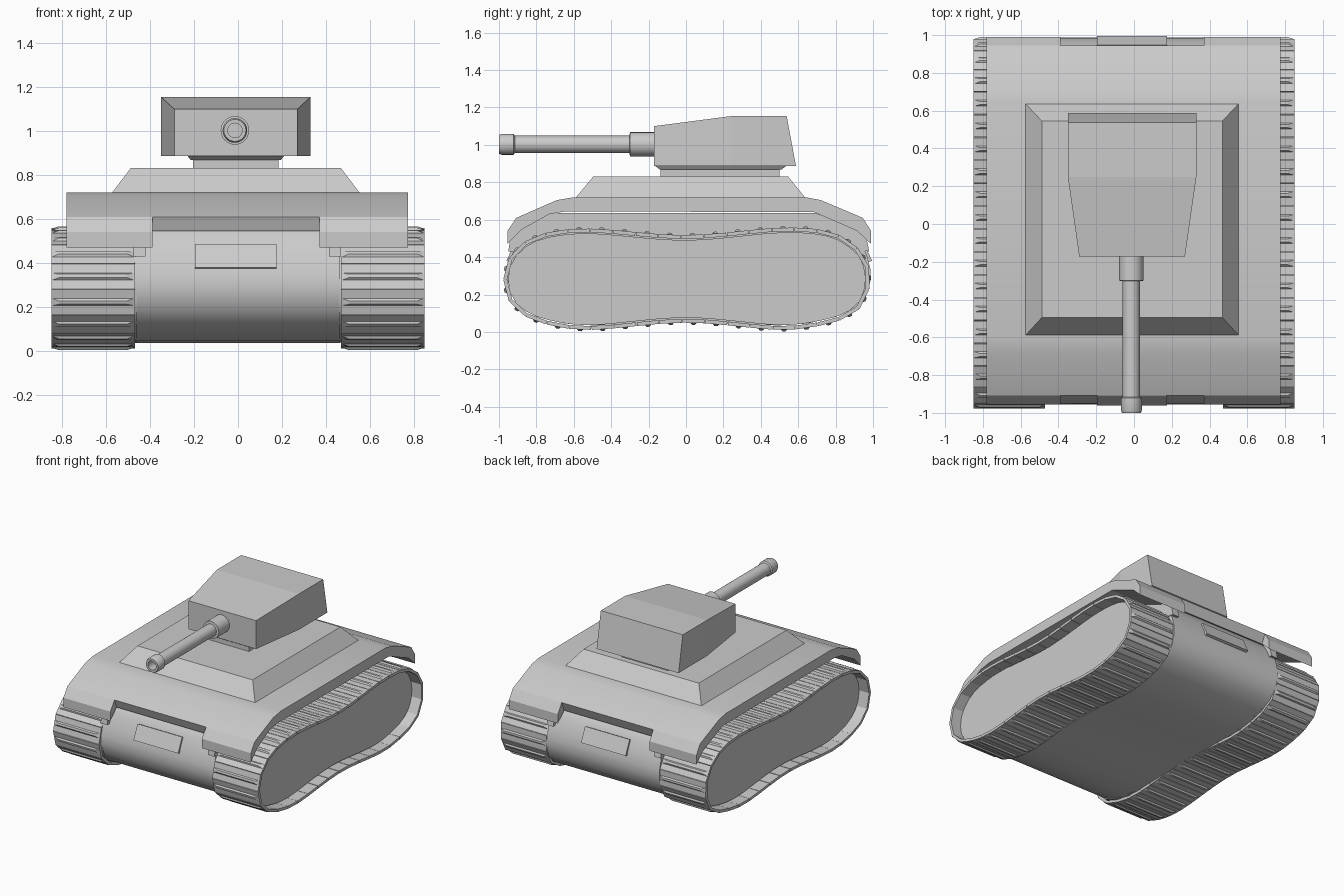
import bpy, bmesh, math
from mathutils import Vector

if "Cube" in bpy.data.objects:
    bpy.data.objects.remove(bpy.data.objects["Cube"])

CX = -0.01  # hull and turret centre line


def finish(name, bm, smooth=None):
    bmesh.ops.recalc_face_normals(bm, faces=bm.faces[:])
    me = bpy.data.meshes.new(name)
    bm.to_mesh(me)
    bm.free()
    ob = bpy.data.objects.new(name, me)
    bpy.context.collection.objects.link(ob)
    if smooth:
        bpy.ops.object.select_all(action='DESELECT')
        ob.select_set(True)
        bpy.context.view_layer.objects.active = ob
        bpy.ops.object.shade_smooth_by_angle(angle=math.radians(smooth))
    return ob


def extrude_x(name, profile, x0, x1, smooth=None):
    """Extrude a (y, z) outline from x0 to x1."""
    bm = bmesh.new()
    a = [bm.verts.new((x0, y, z)) for y, z in profile]
    b = [bm.verts.new((x1, y, z)) for y, z in profile]
    bm.faces.new(a)
    bm.faces.new(b[::-1])
    n = len(a)
    for i in range(n):
        j = (i + 1) % n
        bm.faces.new((a[i], a[j], b[j], b[i]))
    return finish(name, bm, smooth)


def frustum(name, low, high):
    """Tapered block; low/high = (half width, y0, y1, z)."""
    bm = bmesh.new()
    rings = []
    for hw, y0, y1, z in (low, high):
        rings.append([bm.verts.new((CX + sx * hw, y, z))
                      for sx, y in ((-1, y0), (1, y0), (1, y1), (-1, y1))])
    a, b = rings
    bm.faces.new(a)
    bm.faces.new(b)
    for i in range(4):
        j = (i + 1) % 4
        bm.faces.new((a[i], a[j], b[j], b[i]))
    return finish(name, bm)


def closed_spline(pts, steps=12):
    """Closed Catmull-Rom curve through (y, z) points."""
    P = [Vector(p) for p in pts]
    n, out = len(P), []
    for i in range(n):
        p0, p1, p2, p3 = (P[(i + k - 1) % n] for k in range(4))
        for s in range(steps):
            t = s / steps
            out.append(0.5 * (2 * p1 + (p2 - p0) * t + (2 * p0 - 5 * p1 + 4 * p2 - p3) * t * t
                              + (3 * p1 - p0 - 3 * p2 + p3) * t ** 3))
    return out


def resample(loop, n):
    """n points evenly spaced round a closed loop."""
    m = len(loop)
    seg = [(loop[(i + 1) % m] - loop[i]).length for i in range(m)]
    step, out, i, acc = sum(seg) / n, [], 0, 0.0
    for k in range(n):
        d = k * step
        while acc + seg[i] < d and i < m - 1:
            acc += seg[i]
            i += 1
        out.append(loop[i].lerp(loop[(i + 1) % m], (d - acc) / seg[i]))
    return out


def inset(loop, d):
    """Move a clockwise loop inwards by d."""
    n, out = len(loop), []
    for i in range(n):
        t = (loop[(i + 1) % n] - loop[i - 1]).normalized()
        out.append(loop[i] + Vector((t.y, -t.x)) * d)
    return out


# Track path, clockwise seen from the right side
path = closed_spline([(-0.985, 0.28), (-0.96, 0.39), (-0.875, 0.485), (-0.74, 0.54), (-0.5, 0.56),
                      (0, 0.525), (0.5, 0.565), (0.77, 0.545), (0.92, 0.46), (0.98, 0.37),
                      (0.995, 0.28), (0.97, 0.17), (0.9, 0.09), (0.76, 0.035), (0.5, 0.003),
                      (0, 0.042), (-0.5, 0.003), (-0.74, 0.03), (-0.88, 0.085), (-0.96, 0.17)])

# Wheel housings that fill the tracks
fill = resample(inset(path, 0.034), 64)
extrude_x("left_wheel_housing", fill, -0.77, -0.46, 30)
extrude_x("right_wheel_housing", fill, 0.46, 0.77, 30)

# Tracks: flat link plates, each with a tapered cross bar
LINKS = 37
corners = resample(inset(path, 0.008), LINKS)
for side, name in ((-1, "left_track"), (1, "right_track")):
    bm = bmesh.new()
    xa, xb = side * 0.47, side * 0.85
    for i in range(LINKS):
        p, q = corners[i], corners[(i + 1) % LINKS]
        t = (q - p).normalized()
        nrm = Vector((-t.y, t.x))
        mid, half = (p + q) / 2, (q - p).length / 2

        def block(l0, l1, h0, h1, x0, x1, dx=0.0, dl=0.0):
            v = []
            for h, ex, el in ((h0, 0, 0), (h1, dx * side, dl)):
                for x, l in ((x0 + ex, l0 + el), (x1 - ex, l0 + el),
                             (x1 - ex, l1 - el), (x0 + ex, l1 - el)):
                    c = mid + t * l + nrm * h
                    v.append(bm.verts.new((x, c.x, c.y)))
            for f in ((0, 1, 2, 3), (4, 5, 6, 7), (0, 1, 5, 4),
                      (1, 2, 6, 5), (2, 3, 7, 6), (3, 0, 4, 7)):
                bm.faces.new([v[k] for k in f])

        block(-half * 0.97, half * 0.97, -0.02, 0, xa, xb)
        block(-0.018, 0.018, -0.002, 0.01, xa, xb, 0.035, 0.01)
    finish(name, bm)

# Central hull between the tracks
hull = [(-0.955, 0.28), (-0.95, 0.34), (-0.932, 0.41), (-0.895, 0.49), (-0.855, 0.56), (-0.72, 0.63),
        (0.7, 0.63), (0.885, 0.56), (0.93, 0.49), (0.967, 0.41), (0.985, 0.34), (0.988, 0.28),
        (0.965, 0.195), (0.9, 0.125), (0.8, 0.08), (0.65, 0.045), (0.5, 0.035), (0.25, 0.04),
        (0, 0.05), (-0.25, 0.04), (-0.5, 0.035), (-0.65, 0.045), (-0.78, 0.08), (-0.87, 0.125),
        (-0.93, 0.195)]
extrude_x("hull", hull, -0.47, 0.465, 40)

# Fender brackets either side of the hull
bracket = [(-0.95, 0.43), (-0.94, 0.5), (-0.88, 0.565), (-0.72, 0.635), (0.69, 0.635),
           (0.91, 0.56), (0.965, 0.5), (0.98, 0.43), (0.85, 0.45), (0.7, 0.52),
           (-0.7, 0.52), (-0.85, 0.43)]
for x0, name in ((-0.475, "left_bracket"), (0.415, "right_bracket")):
    extrude_x(name, bracket, x0, x0 + 0.055)

# Deck that forms both fenders
deck = [(-0.907, 0.61), (-0.69, 0.705), (-0.6, 0.72), (0.64, 0.72), (0.72, 0.705), (0.945, 0.61),
        (0.915, 0.54), (0.685, 0.64), (-0.64, 0.645), (-0.73, 0.63), (-0.882, 0.545)]
extrude_x("deck", deck, -0.78, 0.775, 20)

# Fender flaps at the four corners
front_flap = [(-0.907, 0.61), (-0.955, 0.54), (-0.955, 0.47), (-0.882, 0.545)]
back_flap = [(0.945, 0.61), (0.99, 0.54), (0.99, 0.47), (0.915, 0.54)]
for prof, end in ((front_flap, "front"), (back_flap, "back")):
    extrude_x(end + "_left_flap", prof, -0.78, -0.39)
    extrude_x(end + "_right_flap", prof, 0.37, 0.775)

# Plates on the front and back of the hull
plate = [(-0.96, 0.38), (-0.912, 0.485), (-0.85, 0.46), (-0.9, 0.36)]
extrude_x("front_plate", plate, -0.195, 0.175)
extrude_x("back_plate", [(0.035 - y, z) for y, z in plate], -0.195, 0.175)

# Raised upper deck and turret base
frustum("upper_deck", (0.567, -0.592, 0.64, 0.715), (0.478, -0.495, 0.545, 0.832))
frustum("turret_base", (0.195, -0.135, 0.5, 0.825), (0.195, -0.135, 0.5, 0.875))
frustum("turret_collar", (0.205, -0.14, 0.51, 0.868), (0.222, -0.168, 0.54, 0.89))

# Turret: three cross-sections joined front to back
bm = bmesh.new()
secs = []
for hw, yb, yt, zt in ((0.28, -0.172, -0.172, 1.10), (0.34, 0.25, 0.25, 1.155),
                       (0.34, 0.588, 0.538, 1.155)):
    secs.append([bm.verts.new(c) for c in ((CX - hw, yb, 0.887), (CX + hw, yb, 0.887),
                                           (CX + hw, yt, zt), (CX - hw, yt, zt))])
bm.faces.new(secs[0])
bm.faces.new(secs[2])
for a, b in zip(secs, secs[1:]):
    for i in range(4):
        j = (i + 1) % 4
        bm.faces.new((a[i], a[j], b[j], b[i]))
finish("turret", bm)

# Gun: lathe profile (radius, y) from the turret to the hollow muzzle
gun = [(0.065, -0.15), (0.065, -0.30), (0.046, -0.302), (0.046, -0.915), (0.056, -0.922),
       (0.056, -0.985), (0.05, -1.0), (0.033, -1.0), (0.033, -0.93)]
SIDES = 24
bm = bmesh.new()
rings = [[bm.verts.new((-0.014 + r * math.cos(2 * math.pi * k / SIDES), y,
                        1.003 + r * math.sin(2 * math.pi * k / SIDES)))
          for k in range(SIDES)] for r, y in gun]
for a, b in zip(rings, rings[1:]):
    for k in range(SIDES):
        j = (k + 1) % SIDES
        bm.faces.new((a[k], a[j], b[j], b[k]))
bm.faces.new(rings[0])
bm.faces.new(rings[-1])
finish("gun", bm, 30)
